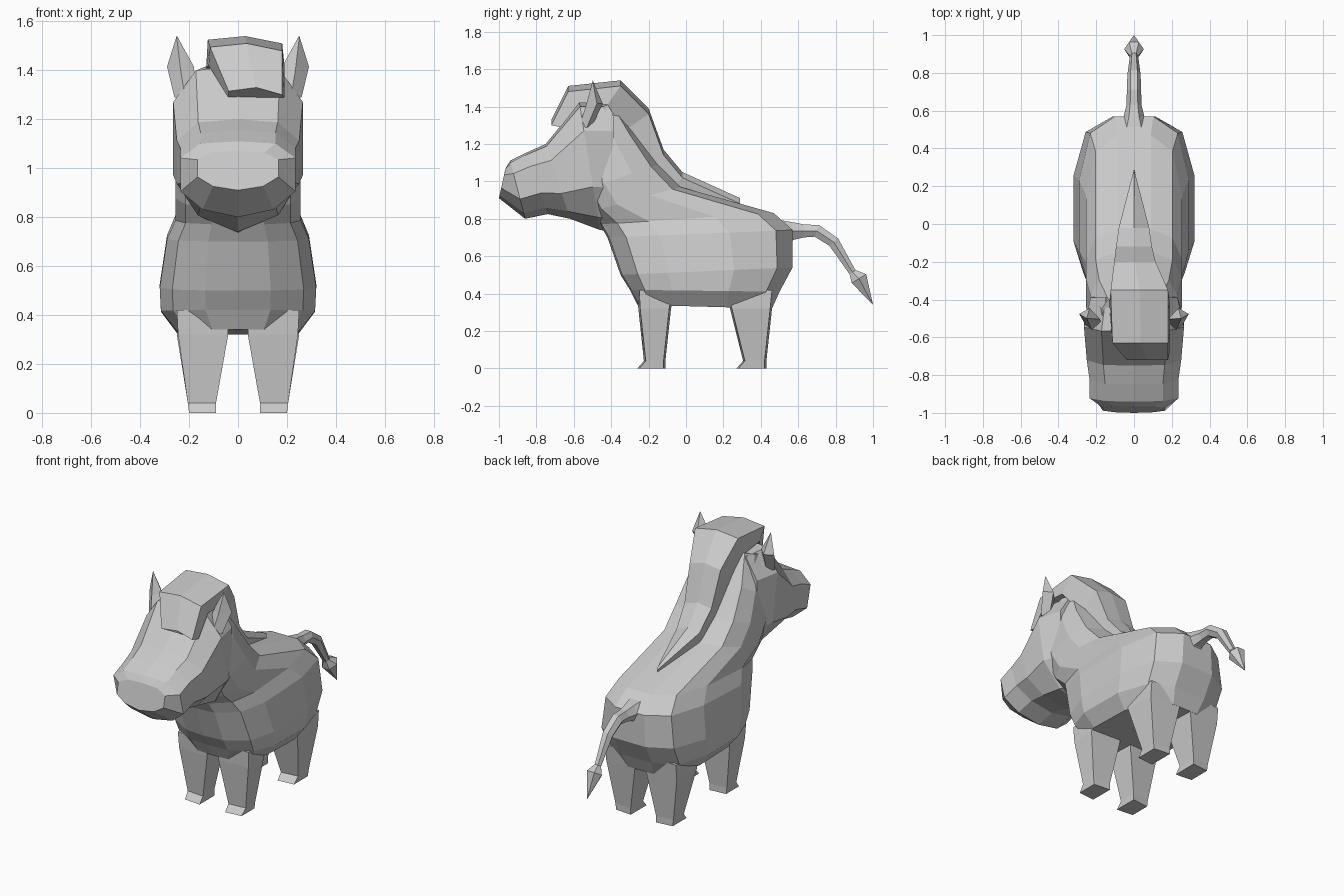
import bpy, bmesh
from mathutils import Vector


def loft(name, rings):
    """Skin a list of equal-length vertex rings and cap both ends."""
    bm = bmesh.new()
    rows = [[bm.verts.new(p) for p in ring] for ring in rings]
    n = len(rows[0])
    for a, b in zip(rows, rows[1:]):
        for i in range(n):
            j = (i + 1) % n
            bm.faces.new((a[i], a[j], b[j], b[i]))
    bm.faces.new(rows[0][::-1])
    bm.faces.new(rows[-1])
    bmesh.ops.remove_doubles(bm, verts=bm.verts[:], dist=0.0005)
    bmesh.ops.recalc_face_normals(bm, faces=bm.faces[:])
    mesh = bpy.data.meshes.new(name)
    bm.to_mesh(mesh)
    bm.free()
    obj = bpy.data.objects.new(name, mesh)
    bpy.context.collection.objects.link(obj)
    return obj


def section(half, start, end, width):
    """Symmetric ring: half = (share of width, share of way start to end)."""
    full = half + [(-u, t) for u, t in reversed(half) if u > 0]
    a, b = Vector((0, *start)), Vector((0, *end))
    return [a.lerp(b, t) + Vector((u * width, 0, 0)) for u, t in full]


# Torso and neck: front point, back point, half width
torso_half = [(0.0, 0.0), (0.42, 0.01), (0.84, 0.1), (1, 0.28), (1, 0.66), (0.8, 0.91), (0.35, 1), (0, 1)]
torso = [((-0.26, 0.34), (0.46, 0.32), 0.25),
         ((-0.30, 0.42), (0.50, 0.41), 0.315),
         ((-0.35, 0.50), (0.57, 0.54), 0.32),
         ((-0.42, 0.70), (0.57, 0.74), 0.29),
         ((-0.46, 0.77), (0.47, 0.83), 0.255),
         ((-0.50, 0.84), (-0.03, 0.97), 0.255),
         ((-0.55, 0.95), (-0.15, 1.09), 0.255),
         ((-0.58, 1.10), (-0.27, 1.26), 0.23),
         ((-0.58, 1.36), (-0.38, 1.42), 0.17)]
loft("torso_and_neck", [section(torso_half, *r) for r in torso])

# Head: top point, bottom point, half width
head_half = [(0, 0), (0.65, 0.03), (1, 0.22), (1, 0.66), (0.62, 0.9), (0, 1)]
head = [((-0.39, 1.42), (-0.38, 0.73), 0.23),
        ((-0.57, 1.42), (-0.46, 0.74), 0.265),
        ((-0.75, 1.20), (-0.62, 0.80), 0.25),
        ((-0.85, 1.155), (-0.74, 0.825), 0.235),
        ((-0.94, 1.11), (-0.86, 0.80), 0.235),
        ((-0.965, 1.07), (-1.0, 0.91), 0.165)]
loft("head", [section(head_half, *r) for r in head])

# Mane: outer (y, z), inner (y, z), left x, right x
mane = [((0.29, 0.91), (0.27, 0.85), 0.0, 0.0),
        ((-0.02, 1.05), (-0.10, 0.93), -0.085, 0.085),
        ((-0.12, 1.17), (-0.21, 1.08), -0.10, 0.10),
        ((-0.20, 1.39), (-0.33, 1.27), -0.11, 0.12),
        ((-0.35, 1.54), (-0.42, 1.41), -0.13, 0.19),
        ((-0.63, 1.51), (-0.57, 1.42), -0.12, 0.19),
        ((-0.72, 1.33), (-0.67, 1.29), -0.04, 0.19)]
mane_rings = []
for (oy, oz), (iy, iz), l, r in mane:
    m = (l + r) / 2
    mane_rings.append([(l, iy, iz), (l * 0.95, oy, oz - 0.015), (m, oy, oz), (r * 0.95, oy, oz - 0.03), (r, iy, iz)])
loft("mane", mane_rings)

# Legs: z, outer and inner x, front and back y (offset per pair)
front = [(0.0, 0.09, 0.20, -0.26, -0.11), (0.04, 0.09, 0.205, -0.225, -0.11),
         (0.32, 0.04, 0.245, -0.255, -0.08), (0.42, 0.04, 0.25, -0.26, -0.06)]
hind = [(0.0, 0.09, 0.20, 0.27, 0.43), (0.04, 0.09, 0.205, 0.305, 0.43),
        (0.32, 0.04, 0.25, 0.235, 0.46), (0.42, 0.04, 0.25, 0.22, 0.47)]
for side, s in (("left", 1), ("right", -1)):
    for pair, rows in (("front", front), ("hind", hind)):
        loft(f"{pair}_leg_{side}", [[(s * a, f, z), (s * b, f + 0.01, z), (s * b, k - 0.01, z), (s * a, k, z)]
                                    for z, a, b, f, k in rows])
    # Ears: centre and half sizes of each diamond ring
    ear = [(0.215, -0.54, 1.29, 0.045, 0.035), (0.235, -0.49, 1.415, 0.055, 0.045), (0.25, -0.50, 1.54, 0.001, 0.001)]
    loft(f"ear_{side}", [[(s * (x - w), y - d * 0.3, z), (s * x, y - d, z - 0.01), (s * (x + w), y + d * 0.3, z), (s * x, y + d, z)]
                         for x, y, z, w, d in ear])

# Tail with tuft: y, z, radius along a bent path
path = [(0.50, 0.72, 0.09), (0.57, 0.735, 0.055), (0.63, 0.735, 0.04), (0.70, 0.735, 0.038),
        (0.79, 0.675, 0.035), (0.89, 0.515, 0.022), (0.925, 0.48, 0.052), (0.999, 0.341, 0.001)]
tail_rings = []
for i, (y, z, r) in enumerate(path):
    p, q = path[max(i - 1, 0)], path[min(i + 1, len(path) - 1)]
    t = Vector((0, q[0] - p[0], q[1] - p[1])).normalized()
    n = Vector((0, -t.z, t.y))
    c, x = Vector((0, y, z)), Vector((1, 0, 0))
    tail_rings.append([c + r * (a * x + b * n) for a, b in ((1, 0), (0.5, 0.87), (-0.5, 0.87), (-1, 0), (-0.5, -0.87), (0.5, -0.87))])
loft("tail", tail_rings)
